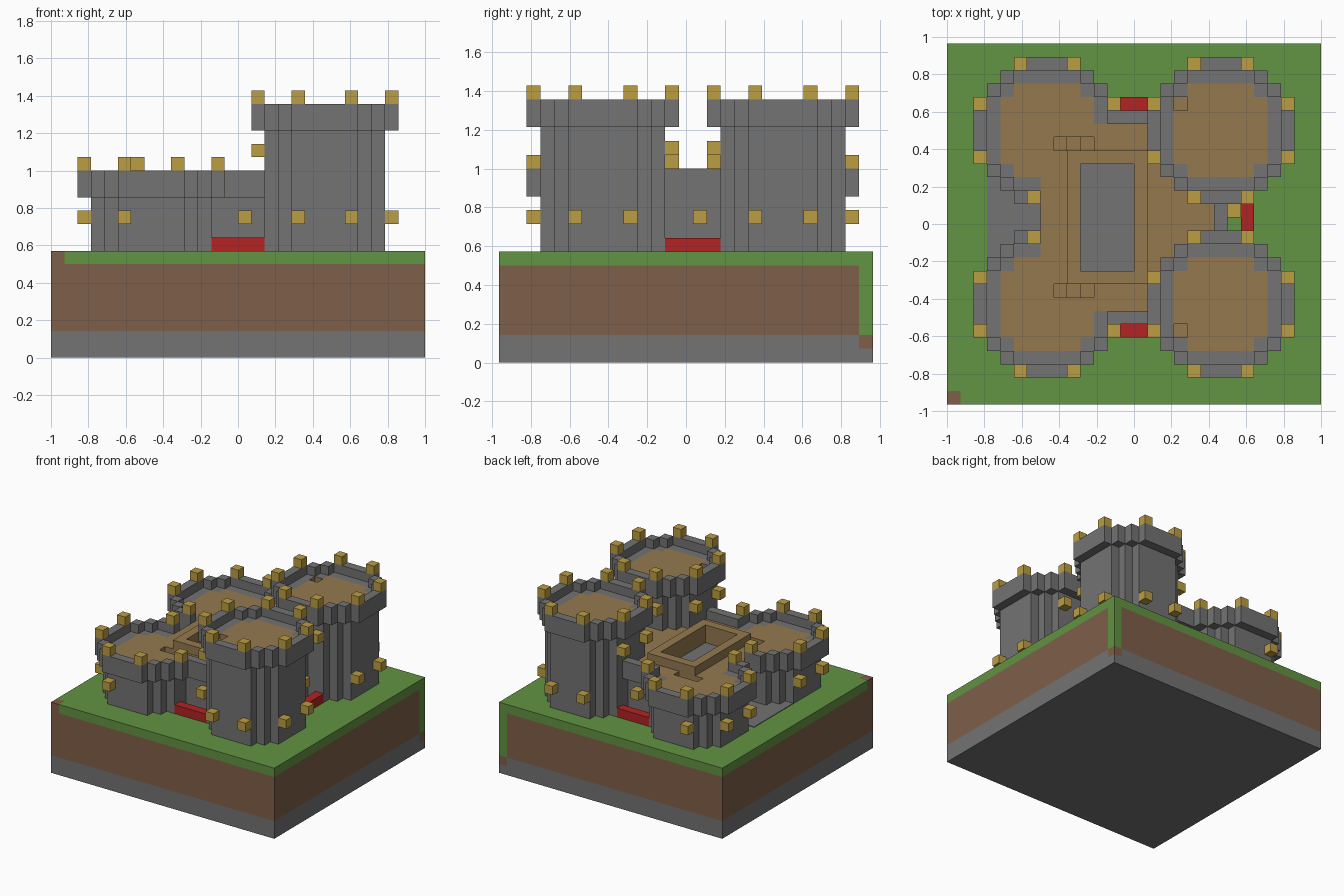
import bpy
import bmesh

cube = bpy.data.objects.get("Cube")
if cube:
    bpy.data.objects.remove(cube, do_unlink=True)

U = 1 / 14            # size of one block
NX, NY = 28, 27       # blocks along x and y


def material(name, rgb):
    linear = [((c / 255 + 0.055) / 1.055) ** 2.4 for c in rgb] + [1]
    m = bpy.data.materials.new(name)
    m.use_nodes = True
    m.diffuse_color = linear
    m.node_tree.nodes["Principled BSDF"].inputs["Base Color"].default_value = linear
    return m


STONE = material("stone grey", (115, 115, 115))
WOOD = material("plank brown", (148, 121, 78))
LAMP = material("lamp gold", (188, 157, 67))
GRASS = material("grass green", (98, 147, 66))
SOIL = material("soil brown", (127, 94, 72))
RED = material("door red", (178, 35, 35))


def rect(i0, i1, j0, j1):
    return {(i, j) for i in range(i0, i1) for j in range(j0, j1)}


def disc(ci, cj, r):
    """Stepped octagon of blocks around a centre block."""
    return {(ci + a, cj + b) for a in range(-r, r + 1) for b in range(-r, r + 1)
            if abs(a) + abs(b) <= r + 2}


def mirror(cells):
    """Reflect blocks from front to back about the towers' mid line."""
    return {(i, NY - j) for i, j in cells}


def build(name, tops, base, wall, floor=None, floor_cells=()):
    """Mesh a field of block columns; inner steps and floor_cells use floor."""
    bm = bmesh.new()

    def face(corners, slot):
        f = bm.faces.new([bm.verts.new((x * U - 1, y * U - NY * U / 2, z * U))
                          for x, y, z in corners])
        f.material_index = slot

    for (i, j), top in tops.items():
        quad = [(i, j), (i + 1, j), (i + 1, j + 1), (i, j + 1)]
        face([(x, y, top) for x, y in quad], int((i, j) in floor_cells))
        face([(x, y, base) for x, y in reversed(quad)], 0)
        sides = [(0, -1), (1, 0), (0, 1), (-1, 0)]
        for n, (di, dj) in enumerate(sides):
            other = tops.get((i + di, j + dj))
            low = base if other is None else other
            if low < top:
                a, b = quad[n], quad[(n + 1) % 4]
                slot = int(floor is not None and other is not None)
                face([(*a, low), (*b, low), (*b, top), (*a, top)], slot)
    bmesh.ops.remove_doubles(bm, verts=bm.verts, dist=0.0001)
    bmesh.ops.dissolve_limit(bm, angle_limit=0.01, verts=bm.verts,
                             edges=bm.edges, delimit={'MATERIAL'})
    mesh = bpy.data.meshes.new(name)
    bm.to_mesh(mesh)
    bm.free()
    for m in (wall, floor):
        if m:
            mesh.materials.append(m)
    obj = bpy.data.objects.new(name, mesh)
    bpy.context.collection.objects.link(obj)
    return obj


def slab(name, cells, z0, z1, mat):
    return build(name, {c: z1 for c in cells}, z0, mat)


# Ground layers, with the odd blocks at two corners
ground = rect(0, NX, 0, NY)
back_corner, front_corner = {(NX - 1, NY - 1)}, {(0, 0)}
slab("bedrock", ground - back_corner, 0, 2, STONE)
slab("bedrock_corner", back_corner, 0, 1, STONE)
slab("soil_corner_low", back_corner, 1, 2, SOIL)
slab("soil", ground - back_corner, 2, 7, SOIL)
slab("grass_corner", back_corner, 2, 7, GRASS)
slab("grass", ground - front_corner, 7, 8, GRASS)
slab("soil_corner_top", front_corner, 7, 8, SOIL)
slab("side_paving", rect(3, 7, 10, 17), 8, 8.07, STONE)

# Low keep: two joined towers, middle block, sunken stairs and hall opening
low_front = disc(7, 7, 4)
low_body = low_front | {(i, NY - j) for i, j in low_front}
low_body = disc(7, 7, 4) | disc(7, 20, 4)
block = rect(7, 18, 7, 21) | rect(18, 20, 12, 16)
planks = disc(7, 7, 3) | disc(7, 20, 3) | block
opening = rect(10, 14, 10, 18)
rim = rect(9, 15, 9, 19) - opening
tops = {c: 13 for c in low_body | block}
tops.update({c: 14 for c in rim})
tops.update({c: 12 for c in opening})
for step in range(3):
    for j in (8, 19):
        tops[(8 + step, j)] = 12 - step
build("low_keep", tops, 8, STONE, WOOD, planks - opening)

# Overhanging parapet of the low keep and its gate walls
low_crown = (disc(7, 7, 5) | disc(7, 20, 5)) - low_body - block
low_crown |= rect(12, 16, 6, 7) | rect(12, 16, 21, 22) - low_body
slab("low_parapet", low_crown, 12, 14, STONE)
slab("side_gate_wall", rect(20, 21, 12, 16), 8, 14, STONE)

# Tall towers with sunken hatch and overhanging parapet
for name, cj, hatch_row in (("front", 7, 5), ("back", 20, 22)):
    body = disc(20, cj, 4)
    tops = {c: 18 for c in body}
    tops.update({c: 17 for c in rect(17, 18, hatch_row, hatch_row + 1)})
    build(name + "_tall_tower", tops, 8, STONE, WOOD, disc(20, cj, 3))
    slab(name + "_tall_parapet", disc(20, cj, 5) - body, 17, 19, STONE)

# Red door sills
slab("front_door", rect(12, 16, 5, 6), 8, 9, RED)
slab("back_door", rect(12, 16, 22, 23), 8, 9, RED)
slab("side_door", rect(22, 23, 12, 16), 8, 9, RED)

# Lamps, mirrored front to back
low_lamps = {(2, 5), (2, 9), (5, 2), (9, 2), (12, 5), (6, 12)}
tall_lamps = {(15, 5), (15, 9), (18, 2), (22, 2), (25, 5), (25, 9), (18, 12), (22, 12)}
wall_lamps = {(2, 5), (2, 9), (5, 2), (18, 2), (22, 2), (25, 5), (25, 9), (14, 6)}
inner_lamps = {(15, 5), (15, 9), (18, 12), (22, 12)}
for name, cells, z in (("low_parapet_lamps", low_lamps, 14),
                       ("tall_parapet_lamps", tall_lamps, 19),
                       ("wall_lamps", wall_lamps, 10),
                       ("inner_tower_lamps", inner_lamps, 15)):
    slab(name, cells | mirror(cells), z, z + 1, LAMP)
slab("side_door_lamp", {(21, 14)}, 10, 11, LAMP)
